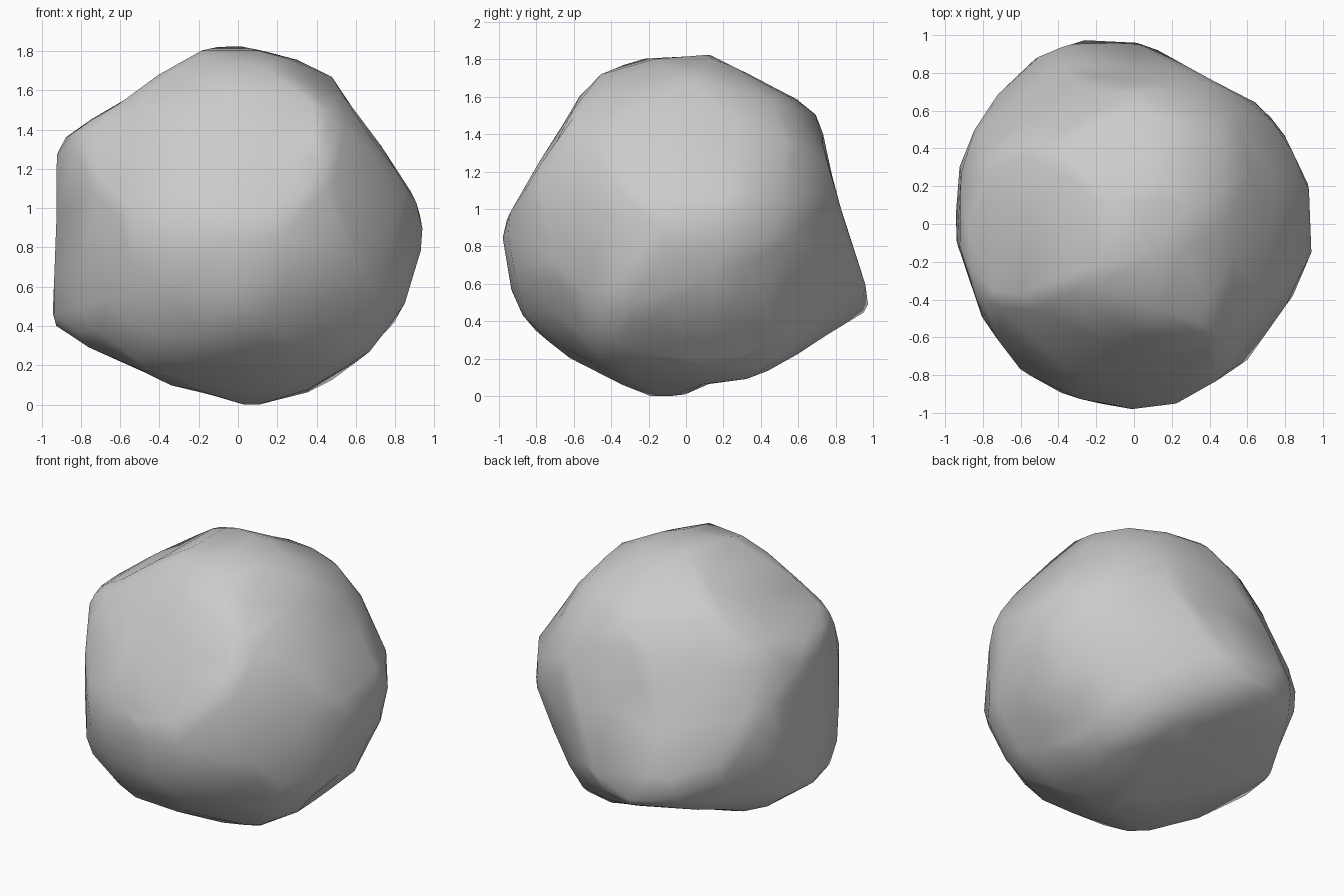
import bpy
import bmesh
import math
from mathutils import Vector, noise

default_cube = bpy.data.objects.get("Cube")
if default_cube:
    bpy.data.objects.remove(default_cube, do_unlink=True)

CENTRE = Vector((0, 0, 0.9))

# Profiles of the boulder across its main planes
FRONT_PROFILE = [(-.15, .94), (.06, .94), (.28, .88), (.48, .8), (.6, .6), (.78, .35), (.92, .14),
                 (.95, .01), (.92, -.12), (.85, -.38), (.81, -.46), (.72, -.58), (.5, -.78),
                 (.07, -.9), (-.18, -.82), (-.3, -.8), (-.88, -.54), (-.95, -.49),
                 (-.92, .2), (-.93, .46), (-.6, .65), (-.4, .8)]
SIDE_PROFILE = [(-1, -.12), (-1, 0), (-.97, .05), (-.78, .37), (-.6, .67), (-.46, .86), (-.2, .92),
                (.13, .94), (.4, .8), (.66, .66), (.72, .58), (.76, .35), (.88, -.05),
                (.97, -.3), (1, -.45), (.98, -.51), (.68, -.69), (.26, -.81), (.1, -.82),
                (0, -.89), (-.15, -.9), (-.32, -.84), (-.6, -.7), (-.86, -.49), (-.95, -.32)]
PLAN_PROFILE = [(-.2, 1), (-.06, .99), (.1, .95), (.33, .8), (.65, .64), (.8, .48), (.93, .2),
                (.95, -.05), (.92, -.2), (.83, -.4), (.6, -.73), (.4, -.85), (.24, -.95),
                (0, -1), (-.3, -.97), (-.6, -.78), (-.8, -.5), (-.94, -.1), (-.95, 0),
                (-.92, .33), (-.83, .56), (-.64, .81), (-.4, .96)]

# Profiles across three tilted planes
FRONT_TILT_PROFILE = [(-.06, .95), (.46, .8), (.63, .66), (.79, .44), (.89, .19), (.94, 0),
                      (.87, -.22), (.76, -.47), (.63, -.66), (.5, -.77), (.03, -.93),
                      (-.08, -.91), (-.55, -.78), (-.83, -.61), (-.93, -.45), (-.97, -.15),
                      (-.97, .13), (-.88, .56), (-.84, .61)]
BACK_TILT_PROFILE = [(.26, .94), (.48, .77), (.8, .43), (.89, .27), (.97, .19), (.97, -.09),
                     (.93, -.6), (.58, -.75), (.37, -.85), (.04, -.91), (-.41, -.86),
                     (-.67, -.63), (-.75, -.47), (-.85, -.15), (-.94, .07), (-.93, .21),
                     (-.81, .38), (-.63, .63), (-.4, .84), (-.22, .89)]
LOW_TILT_PROFILE = [(-.09, .91), (.07, .91), (.46, .81), (.66, .6), (.81, .32), (.93, .04),
                    (1, -.12), (.99, -.29), (.89, -.51), (.72, -.73), (.47, -.88),
                    (.24, -.93), (-.05, -.94), (-.61, -.75), (-.8, -.49), (-.95, -.17),
                    (-.89, .16), (-.81, .44), (-.76, .5), (-.37, .86)]

X, Y, Z = Vector((1, 0, 0)), Vector((0, 1, 0)), Vector((0, 0, 1))
TILT = math.radians(25)
ACROSS = (X + Y).normalized()
COUNTER = (Y - X).normalized()


def tilted(axis):
    """Upright direction leaning towards a level axis."""
    return Z * math.cos(TILT) + axis * math.sin(TILT)


CUTS = [(X, Z, FRONT_PROFILE), (Y, Z, SIDE_PROFILE), (X, Y, PLAN_PROFILE),
        (ACROSS, tilted(COUNTER), FRONT_TILT_PROFILE),
        (-ACROSS, tilted(-COUNTER), BACK_TILT_PROFILE),
        (COUNTER, tilted(ACROSS), LOW_TILT_PROFILE)]

# Points where the stone juts out past its rounded body
CORNERS = [Vector(p) - CENTRE for p in
           [(-.94, 0, .41), (-.9, -.3, 1.36), (-.15, 1, .45), (-.5, .85, .5), (-.84, -.4, .45)]]

# Small hollows: position, width, depth
HOLLOWS = [((.42, -.2, 1.68), .1, .03), ((.74, -.15, .36), .12, .06),
           ((.68, .15, .25), .12, .06), ((.85, .2, .6), .08, .03),
           ((.38, -.65, 1.35), .12, .025), ((-.65, -.4, .33), .1, .04)]

# Broad flat underside
UNDERSIDE = Vector((-.2, .4, -1)).normalized()
UNDERSIDE_DISTANCE = .8


def profile_reach(profile, u, v):
    """Distance along the ray (u, v) to a closed profile around the origin."""
    reach = 0
    for (ax, ay), (bx, by) in zip(profile, profile[1:] + profile[:1]):
        ex, ey = bx - ax, by - ay
        cross = u * ey - v * ex
        if abs(cross) < 1e-9:
            continue
        along_ray = (ax * ey - ay * ex) / cross
        along_edge = (ax * v - ay * u) / cross
        if along_ray > 0 and -1e-6 <= along_edge <= 1 + 1e-6:
            reach = max(reach, along_ray)
    return reach or math.inf


def surface_point(direction):
    """Find the stone surface in one direction from its centre."""
    body = .98
    for corner in CORNERS:
        closeness = max(0, direction.dot(corner.normalized()))
        body = max(body, .98 + (corner.length - .96) * closeness ** 20)
    reach = min(profile_reach(profile, direction.dot(right), direction.dot(up))
                for right, up, profile in CUTS)
    reach = min(reach, body)
    slope = direction.dot(UNDERSIDE)
    if slope > 0:
        reach = min(reach, UNDERSIDE_DISTANCE / slope)
    point = direction * reach
    for place, width, depth in HOLLOWS:
        gap = (point + CENTRE - Vector(place)).length
        point -= direction * depth * math.exp(-(gap / width) ** 4)
    # Slight roughness
    rough = noise.noise(direction * 4) * .01 + noise.noise(direction * 8) * .008
    return CENTRE + point + direction * rough


# Boulder body
mesh = bpy.data.meshes.new("boulder")
boulder = bpy.data.objects.new("boulder", mesh)
bpy.context.collection.objects.link(boulder)
bm = bmesh.new()
bmesh.ops.create_icosphere(bm, subdivisions=5, radius=1)
for vert in bm.verts:
    vert.co = surface_point(vert.co.normalized())
for _ in range(2):
    bmesh.ops.smooth_vert(bm, verts=bm.verts, factor=.5,
                          use_axis_x=True, use_axis_y=True, use_axis_z=True)

# Rest it on the ground
ground = min(vert.co.z for vert in bm.verts)
bmesh.ops.translate(bm, verts=bm.verts, vec=-Z * ground)
bm.to_mesh(mesh)
bm.free()

# Reduce to broad, uneven facets
facets = boulder.modifiers.new("facets", "DECIMATE")
facets.ratio = .08

# Stone colour
stone = bpy.data.materials.new("stone grey")
stone.use_nodes = True
stone.diffuse_color = (.6, .6, .6, 1)
stone.node_tree.nodes["Principled BSDF"].inputs["Base Color"].default_value = stone.diffuse_color
mesh.materials.append(stone)

bpy.context.view_layer.objects.active = boulder
boulder.select_set(True)
bpy.ops.object.modifier_apply(modifier=facets.name)
bpy.ops.object.shade_smooth_by_angle(angle=math.radians(35))
